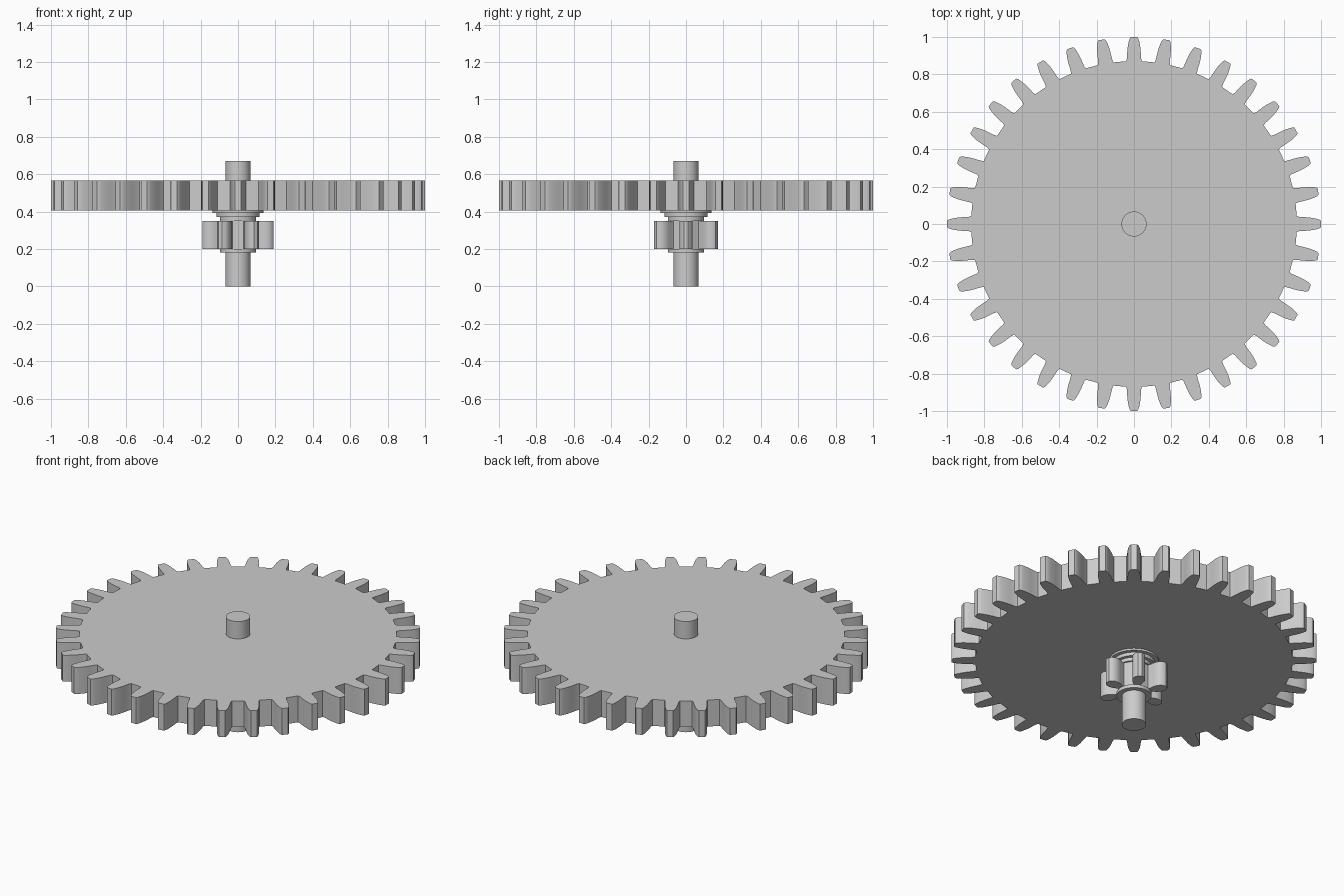
import bpy
import bmesh
from math import cos, sin, pi, radians

cube = bpy.data.objects.get("Cube")
if cube:
    bpy.data.objects.remove(cube, do_unlink=True)

GREY = 0.6
metal = bpy.data.materials.new("light grey metal")
metal.use_nodes = True
metal.diffuse_color = (GREY, GREY, GREY, 1)
metal.node_tree.nodes["Principled BSDF"].inputs["Base Color"].default_value = (GREY, GREY, GREY, 1)


def prism(name, outline, bottom, top):
    """Extrude a closed outline upwards, smooth its curved sides and keep its edges sharp."""
    bm = bmesh.new()
    base = bm.faces.new([bm.verts.new((x, y, bottom)) for x, y in outline])
    extruded = bmesh.ops.extrude_face_region(bm, geom=[base])["geom"]
    verts = [v for v in extruded if isinstance(v, bmesh.types.BMVert)]
    bmesh.ops.translate(bm, verts=verts, vec=(0, 0, top - bottom))
    bmesh.ops.recalc_face_normals(bm, faces=bm.faces)
    mesh = bpy.data.meshes.new(name)
    bm.to_mesh(mesh)
    bm.free()
    mesh.materials.append(metal)
    mesh.shade_smooth()
    mesh.set_sharp_from_angle(angle=radians(28))
    obj = bpy.data.objects.new(name, mesh)
    bpy.context.collection.objects.link(obj)
    return obj


def disc(name, radius, bottom, top, sides=64):
    ring = [(radius * cos(2 * pi * i / sides), radius * sin(2 * pi * i / sides))
            for i in range(sides)]
    return prism(name, ring, bottom, top)


def toothed_wheel(name, teeth, flank, bottom, top):
    """The flank lists (distance from axis, half width) from tooth root to tip."""
    tooth = [(r, -w) for r, w in flank] + [(r, w) for r, w in reversed(flank)]
    outline = []
    for i in range(teeth):
        a = 2 * pi * i / teeth
        outline += [(r * cos(a) - w * sin(a), r * sin(a) + w * cos(a)) for r, w in tooth]
    return prism(name, outline, bottom, top)


# Large wheel with slender teeth
toothed_wheel("large_gear", 36,
              [(0.87, 0.042), (0.885, 0.038), (0.92, 0.036), (0.95, 0.033),
               (0.975, 0.028), (0.99, 0.024), (1.0, 0.017)], 0.405, 0.565)

# Small pinion with undercut, rounded teeth
toothed_wheel("pinion", 6,
              [(0.088, 0.018), (0.105, 0.022), (0.125, 0.031), (0.145, 0.035),
               (0.165, 0.033), (0.18, 0.025), (0.19, 0.012)], 0.2, 0.35)

# Shaft and the stepped collars around it
disc("shaft", 0.067, 0, 0.67)
disc("lower_collar", 0.096, 0.18, 0.2)
disc("pinion_core", 0.086, 0.19, 0.36)
disc("upper_collar", 0.096, 0.35, 0.372)
disc("middle_step", 0.115, 0.372, 0.393)
disc("gear_flange", 0.137, 0.393, 0.407)
